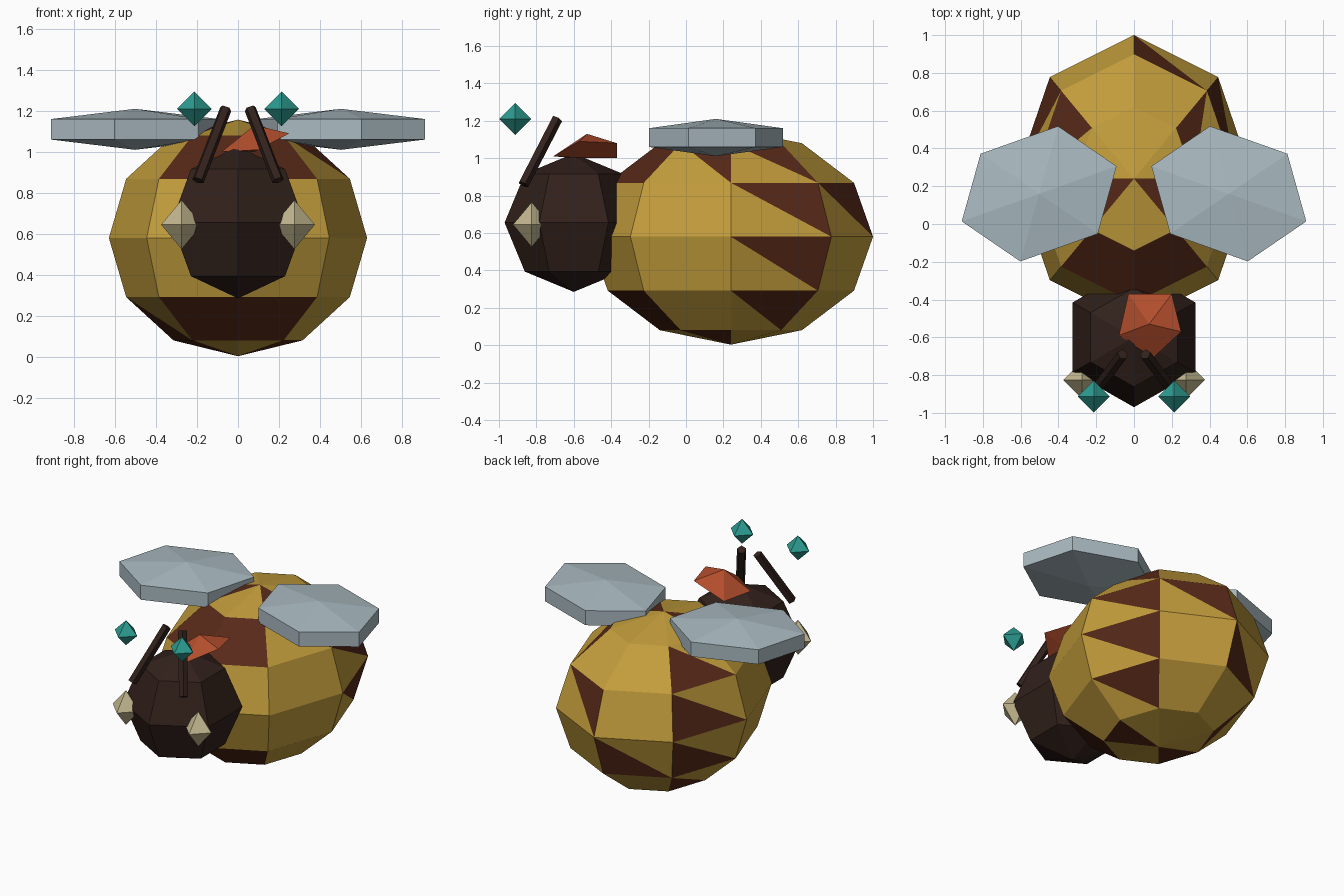
import bpy, bmesh
from math import sin, cos, pi
from mathutils import Vector, Matrix

if "Cube" in bpy.data.objects:
    bpy.data.objects.remove(bpy.data.objects["Cube"])


def mat(name, rgb):
    m = bpy.data.materials.new(name)
    m.diffuse_color = (*rgb, 1)
    m.use_nodes = True
    m.node_tree.nodes["Principled BSDF"].inputs["Base Color"].default_value = m.diffuse_color
    return m


GOLD = mat("gold", (0.55, 0.34, 0.045))
STRIPE = mat("stripe", (0.095, 0.022, 0.009))
BROWN = mat("dark_brown", (0.031, 0.015, 0.011))
CREAM = mat("cream", (0.55, 0.48, 0.28))
TEAL = mat("teal", (0.025, 0.33, 0.28))
RED = mat("red", (0.45, 0.075, 0.025))
GLASS = mat("pale_blue", (0.40, 0.49, 0.53))


def finish(name, bm, *mats):
    bmesh.ops.recalc_face_normals(bm, faces=bm.faces)
    me = bpy.data.meshes.new(name)
    bm.to_mesh(me)
    bm.free()
    ob = bpy.data.objects.new(name, me)
    bpy.context.collection.objects.link(ob)
    for m in mats:
        me.materials.append(m)
    return ob


def ball(name, loc, rad, seg, rings, m):
    bm = bmesh.new()
    bmesh.ops.create_uvsphere(bm, u_segments=seg, v_segments=rings, radius=1,
                              matrix=Matrix.LocRotScale(Vector(loc), None, Vector(rad)))
    return finish(name, bm, m)


def stacked(name, rings, top, bottom, m):
    """Closed solid from stacked rings with a point at each end."""
    bm = bmesh.new()
    vs = [[bm.verts.new(p) for p in r] for r in rings]
    n = len(vs[0])
    t, b = bm.verts.new(top), bm.verts.new(bottom)
    for i in range(n):
        j = (i + 1) % n
        bm.faces.new((t, vs[0][i], vs[0][j]))
        for r, s in zip(vs, vs[1:]):
            bm.faces.new((r[i], s[i], s[j], r[j]))
        bm.faces.new((b, vs[-1][j], vs[-1][i]))
    return finish(name, bm, m)


# Body: 8 x 6 triangulated sphere, triangles striped by their depth
C, R = Vector((0, 0.24, 0.58)), Vector((0.63, 0.76, 0.577))
BANDS = [(-0.52, -0.35), (-0.12, -0.05), (0.23, 0.35), (0.60, 0.64)]
bm = bmesh.new()
top = bm.verts.new(C + Vector((0, 0, R.z)))
bot = bm.verts.new(C - Vector((0, 0, R.z)))
g = [[bm.verts.new((C.x + R.x * sin(k * pi / 6) * cos(a * pi / 4),
                    C.y + R.y * sin(k * pi / 6) * sin(a * pi / 4),
                    C.z + R.z * cos(k * pi / 6))) for a in range(8)] for k in range(1, 6)]
for a in range(8):
    b = (a + 1) % 8
    bm.faces.new((top, g[0][a], g[0][b]))
    bm.faces.new((bot, g[4][b], g[4][a]))
    for u, l in zip(g, g[1:]):
        bm.faces.new((u[a], l[b], u[b]))
        bm.faces.new((u[a], l[a], l[b]))
for f in bm.faces:
    y = sum(v.co.y for v in f.verts) / 3 - C.y
    f.material_index = int(any(lo < y < hi for lo, hi in BANDS))
finish("body", bm, GOLD, STRIPE)

# Head
ball("head", (0, -0.6, 0.655), (0.375, 0.37, 0.37), 6, 4, BROWN)

# Tilted tuft on the head
stacked("tuft", [[(-0.03, -0.37, 1.0), (0.20, -0.37, 1.08), (0.25, -0.57, 1.09),
                  (0.10, -0.71, 1.01), (-0.08, -0.59, 1.0)]],
        (0.08, -0.53, 1.13), (0.08, -0.53, 1.0), RED)

for s, side in ((-1, "left"), (1, "right")):
    # Eyes and antenna tips
    ball(side + "_eye", (s * 0.275, -0.825, 0.645), (0.1, 0.1, 0.12), 4, 2, CREAM)
    ball(side + "_antenna_tip", (s * 0.213, -0.913, 1.21), (0.085,) * 3, 4, 2, TEAL)

    # Antenna stalk
    p, q = Vector((s * 0.195, -0.87, 0.86)), Vector((s * 0.06, -0.69, 1.21))
    d = q - p
    bm = bmesh.new()
    bmesh.ops.create_cone(bm, cap_ends=True, segments=5, radius1=0.03, radius2=0.03,
                          depth=d.length, matrix=Matrix.LocRotScale(
                              (p + q) / 2, d.to_track_quat('Z', 'Y'), None))
    finish(side + "_antenna", bm, BROWN)

    # Wing: skewed hexagonal lens
    u, w = Vector((-0.1 * s, 0.358, 0)), Vector((0.41 * s, -0.146, 0))
    c = Vector((0.502 * s, 0.16, 1.11))
    outline = [u, u + w, w, -u, -u - w, -w]
    rings = [[c + o + Vector((0, 0, z)) for o in outline] for z in (0.05, -0.05)]
    stacked(side + "_wing", rings, c + Vector((0, 0, 0.1)), c - Vector((0, 0, 0.1)), GLASS)
